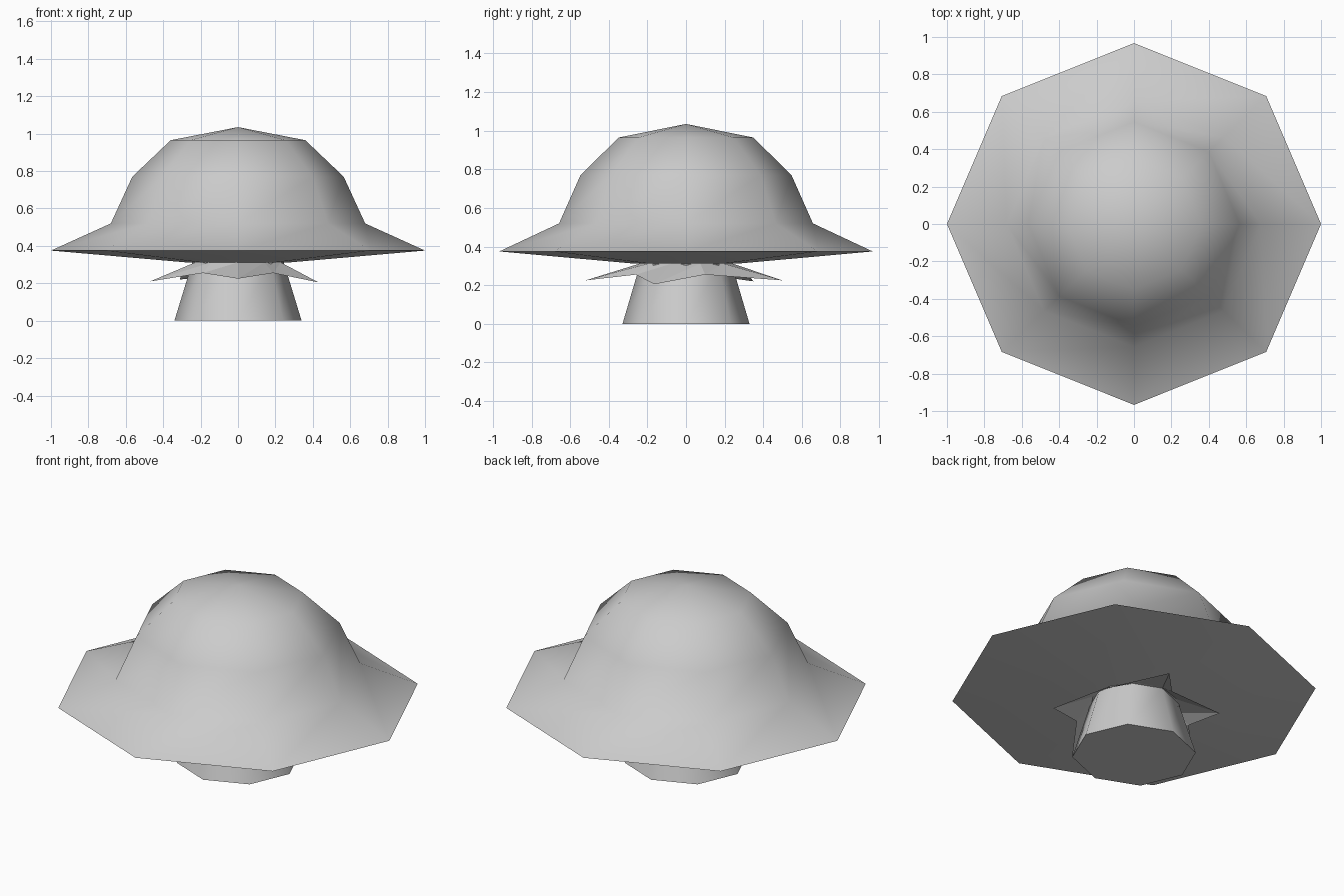
import bpy
import bmesh
from math import cos, sin, pi, radians

SIDES = 8
DEPTH = 0.967  # slightly narrower front to back

old = bpy.data.objects.get("Cube")
if old:
    bpy.data.objects.remove(old)

grey = bpy.data.materials.new("light_grey")
grey.use_nodes = True
colour = (0.6, 0.6, 0.6, 1)
grey.diffuse_color = colour
grey.node_tree.nodes["Principled BSDF"].inputs["Base Color"].default_value = colour


def finish(name, bm, smooth):
    mesh = bpy.data.meshes.new(name)
    bm.to_mesh(mesh)
    bm.free()
    mesh.materials.append(grey)
    obj = bpy.data.objects.new(name, mesh)
    bpy.context.collection.objects.link(obj)
    if smooth:
        bpy.ops.object.select_all(action="DESELECT")
        obj.select_set(True)
        bpy.context.view_layer.objects.active = obj
        bpy.ops.object.shade_smooth_by_angle(angle=radians(60))
    return obj


def octagon_lathe(name, profile):
    """Turn (radius, height) points, listed from bottom to top, around z."""
    bm = bmesh.new()
    rings = []
    for r, z in profile:
        if r == 0:
            rings.append([bm.verts.new((0, 0, z))] * SIDES)
        else:
            rings.append([bm.verts.new((r * cos(2 * pi * i / SIDES),
                                        r * sin(2 * pi * i / SIDES) * DEPTH, z))
                          for i in range(SIDES)])
    for low, high in zip(rings, rings[1:]):
        for i in range(SIDES):
            j = (i + 1) % SIDES
            corners = dict.fromkeys((low[i], low[j], high[j], high[i]))
            bm.faces.new(list(corners))
    bmesh.ops.recalc_face_normals(bm, faces=bm.faces)
    return finish(name, bm, True)


# Domed cap with a wide flared brim and a nearly flat underside
octagon_lathe("cap", [(0, 0.31), (0.28, 0.312), (1, 0.375), (0.68, 0.52),
                      (0.565, 0.77), (0.36, 0.965), (0, 1.035)])

# Tapered stem
octagon_lathe("stem", [(0, 0), (0.34, 0), (0.245, 0.311), (0, 0.311)])

# Ragged five-pointed skirt hanging around the top of the stem
tips = [(0, -0.52, 0.225), (0.43, -0.165, 0.205), (0.17, 0.5, 0.225),
        (-0.31, 0.35, 0.22), (-0.47, -0.08, 0.21)]
bm = bmesh.new()
outer, inner = [], []
for i, tip in enumerate(tips):
    angle = 2 * pi * i / len(tips) - pi / 2
    notch = angle + pi / len(tips)
    outer.append(bm.verts.new(tip))
    outer.append(bm.verts.new((0.32 * cos(notch), 0.32 * sin(notch), 0.255)))
    for a in (angle, notch):
        inner.append(bm.verts.new((0.24 * cos(a), 0.24 * sin(a), 0.312)))
count = len(outer)
for i in range(count):
    j = (i + 1) % count
    bm.faces.new((outer[i], outer[j], inner[j]))
    bm.faces.new((outer[i], inner[j], inner[i]))
finish("skirt", bm, False)
